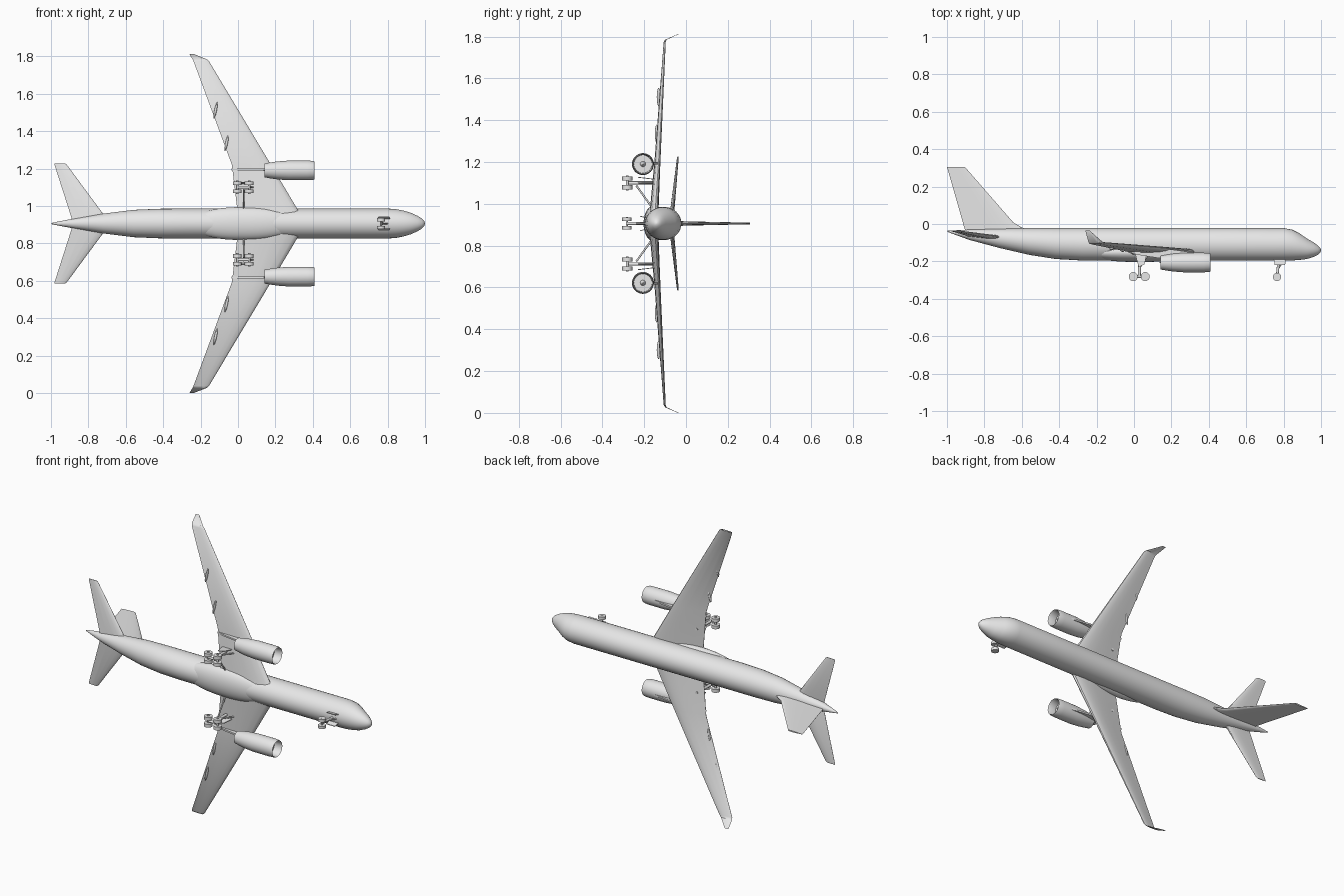
import bpy, bmesh, math
from mathutils import Vector

cube = bpy.data.objects.get("Cube")
if cube:
    bpy.data.objects.remove(cube, do_unlink=True)

MID = 0.906  # height of the aircraft centreline


def P(x, s, h):
    """Aircraft axes (along nose, along span, above back) to world axes."""
    return Vector((x, h, MID + s))


grey = bpy.data.materials.new("light grey")
grey.use_nodes = True
grey.diffuse_color = (0.8, 0.8, 0.8, 1)
grey.node_tree.nodes["Principled BSDF"].inputs["Base Color"].default_value = (0.8, 0.8, 0.8, 1)


def finish(name, bm, angle=35):
    bmesh.ops.remove_doubles(bm, verts=bm.verts, dist=1e-5)
    bmesh.ops.recalc_face_normals(bm, faces=bm.faces)
    me = bpy.data.meshes.new(name)
    bm.to_mesh(me)
    bm.free()
    me.materials.append(grey)
    ob = bpy.data.objects.new(name, me)
    bpy.context.collection.objects.link(ob)
    bpy.ops.object.select_all(action='DESELECT')
    ob.select_set(True)
    bpy.context.view_layer.objects.active = ob
    bpy.ops.object.shade_smooth_by_angle(angle=math.radians(angle))
    return ob


def loft(name, rings, angle=35):
    """Skin a list of closed rings and cap both ends."""
    bm = bmesh.new()
    loops = [[bm.verts.new(P(*p)) for p in r] for r in rings]
    n = len(loops[0])
    for a, b in zip(loops, loops[1:]):
        for i in range(n):
            j = (i + 1) % n
            bm.faces.new((a[i], a[j], b[j], b[i]))
    bm.faces.new(loops[0])
    bm.faces.new(loops[-1])
    return finish(name, bm, angle)


def oval(x, s, h, rs, rh, n=32):
    return [(x, s + rs * math.cos(2 * math.pi * i / n), h + rh * math.sin(2 * math.pi * i / n))
            for i in range(n)]


def rod(name, a, b, r, n=16):
    """Cylinder between two points in aircraft axes."""
    a, b = P(*a), P(*b)
    d = b - a
    bm = bmesh.new()
    bmesh.ops.create_cone(bm, cap_ends=True, segments=n, radius1=r, radius2=r, depth=d.length)
    bm.transform(d.to_track_quat('Z', 'Y').to_matrix().to_4x4())
    bmesh.ops.translate(bm, verts=bm.verts, vec=(a + b) / 2)
    return finish(name, bm)


def plate(name, outline, offset, thick):
    """Plate from an (x, h) outline; offset(h) gives its span position."""
    return loft(name, [[(x, offset(h) + t, h) for x, h in outline] for t in (-thick / 2, thick / 2)])


# Aerofoil half profile: chord fraction, thickness fraction
FOIL = [(0, 0), (0.02, 0.22), (0.08, 0.38), (0.22, 0.5), (0.42, 0.48), (0.7, 0.27), (1, 0.03)]
SECTION = FOIL + [(c, -t) for c, t in reversed(FOIL[1:])]


def foil(le, te, s, h_le, h_te, thick):
    return [(le + (te - le) * c, s, h_le + (h_te - h_le) * c + thick * t) for c, t in SECTION]


# Fuselage: x, top, bottom, half width
stations = [
    (-0.997, -0.036, -0.042, 0.003), (-0.96, -0.034, -0.056, 0.011), (-0.88, -0.030, -0.085, 0.026),
    (-0.72, -0.025, -0.128, 0.053), (-0.56, -0.022, -0.165, 0.073), (-0.42, -0.022, -0.187, 0.079),
    (-0.28, -0.022, -0.195, 0.080), (0.0, -0.022, -0.196, 0.080), (0.4, -0.022, -0.196, 0.080),
    (0.80, -0.022, -0.196, 0.080), (0.845, -0.030, -0.195, 0.077), (0.885, -0.050, -0.192, 0.069),
    (0.925, -0.078, -0.187, 0.057), (0.96, -0.098, -0.176, 0.041), (0.983, -0.115, -0.165, 0.027),
    (0.995, -0.127, -0.154, 0.014), (1.0, -0.138, -0.143, 0.003)]
loft("fuselage", [oval(x, 0, (t + b) / 2, w, (t - b) / 2) for x, t, b, w in stations])

# Belly fairing between the wing roots
fairing = []
for i in range(17):
    u = -1 + i / 8
    k = max((1 - abs(u) ** 2.4) ** 0.6, 0.02)
    fairing.append(oval(0.03 + 0.3 * u, 0, -0.152, 0.088 * k, 0.051 * k))
loft("belly_fairing", fairing)

# Tail fin: sections stacked upward, thickness across the span
fin = []
for le, te, h, t in [(-0.56, -0.90, -0.04, 0.024), (-0.60, -0.908, -0.018, 0.022),
                     (-0.645, -0.915, 0.008, 0.020), (-0.904, -1.0, 0.305, 0.008)]:
    fin.append([(le + (te - le) * c, t * f, h) for c, f in SECTION])
loft("tail_fin", fin)

for side, word in ((1, "left"), (-1, "right")):
    # Wing, swept up into a small winglet
    loft(word + "_wing", [
        foil(0.345, 0.0, side * 0.03, -0.150, -0.166, 0.042),
        foil(0.317, -0.004, side * 0.078, -0.146, -0.163, 0.038),
        foil(0.176, -0.033, side * 0.315, -0.130, -0.148, 0.025),
        foil(-0.155, -0.238, side * 0.868, -0.100, -0.106, 0.009),
        foil(-0.168, -0.243, side * 0.879, -0.096, -0.098, 0.007),
        foil(-0.236, -0.260, side * 0.906, -0.036, -0.036, 0.004)])
    # Tailplane
    loft(word + "_tailplane", [
        foil(-0.68, -0.89, side * 0.0, -0.075, -0.068, 0.022),
        foil(-0.705, -0.89, side * 0.03, -0.071, -0.064, 0.021),
        foil(-0.915, -0.981, side * 0.314, -0.040, -0.037, 0.008),
        foil(-0.925, -0.981, side * 0.321, -0.039, -0.037, 0.004)])

    # Engine: exhaust cone, nacelle, intake lip, fan face and spinner
    es, eh = side * 0.284, -0.206
    shape = [(0.135, 0.001), (0.175, 0.018), (0.175, 0.033), (0.142, 0.037), (0.17, 0.042),
             (0.21, 0.048), (0.27, 0.0525), (0.37, 0.0525), (0.40, 0.051), (0.41, 0.048),
             (0.405, 0.045), (0.36, 0.043), (0.36, 0.013), (0.375, 0.009), (0.385, 0.001)]
    loft(word + "_engine", [oval(x, es, eh, r, r) for x, r in shape])
    plate(word + "_engine_pylon",
          [(0.33, -0.155), (0.2, -0.136), (0.05, -0.142), (-0.035, -0.150),
           (0.02, -0.165), (0.15, -0.185), (0.25, -0.175)],
          lambda h: side * 0.288, 0.010)

    # Flap fairings under the trailing edge
    for n, (x, s, h) in enumerate([(-0.061, 0.43, -0.140), (-0.12, 0.605, -0.131)]):
        bm = bmesh.new()
        bmesh.ops.create_uvsphere(bm, u_segments=16, v_segments=10, radius=1)
        for v in bm.verts:
            c = v.co.copy()
            v.co = P(x + 0.007 * c.x + 0.009 * c.z, side * s + 0.044 * c.z, h + 0.009 * c.y)
        finish(f"{word}_flap_fairing_{n + 1}", bm)

    # Main landing gear: four-wheel bogie, leg, brace and door
    gs = side * 0.194
    for n, x in enumerate((-0.004, 0.060)):
        for m, o in enumerate((-0.021, 0.021)):
            rod(f"{word}_main_wheel_{n}{m}", (x, gs + o - 0.010, -0.281), (x, gs + o + 0.010, -0.281), 0.024, 20)
        rod(f"{word}_main_axle_{n}", (x, gs - 0.036, -0.281), (x, gs + 0.036, -0.281), 0.006)
    rod(word + "_bogie_beam", (-0.004, gs, -0.281), (0.060, gs, -0.281), 0.007)
    rod(word + "_main_leg", (0.028, gs, -0.281), (0.032, gs, -0.145), 0.008)
    rod(word + "_side_brace", (0.030, side * 0.182, -0.238), (0.030, side * 0.08, -0.165), 0.0045)
    rod(word + "_drag_brace", (0.030, gs, -0.235), (0.085, gs, -0.150), 0.004)
    plate(word + "_main_gear_door", [(0.005, -0.155), (0.070, -0.155), (0.056, -0.215), (0.025, -0.230)],
          lambda h: side * (0.212 - 0.12 * (h + 0.155)), 0.004)

    # Nose gear wheel and door
    rod(word + "_nose_wheel", (0.765, side * 0.012, -0.283), (0.765, side * 0.029, -0.283), 0.022, 20)
    plate(word + "_nose_gear_door", [(0.748, -0.185), (0.812, -0.185), (0.808, -0.220), (0.752, -0.220)],
          lambda h: side * (0.026 - 0.25 * (h + 0.185)), 0.004)

# Nose gear leg, axle and brace
rod("nose_axle", (0.765, -0.03, -0.283), (0.765, 0.03, -0.283), 0.005)
rod("nose_leg", (0.765, 0, -0.283), (0.775, 0, -0.180), 0.007)
rod("nose_brace", (0.768, 0, -0.245), (0.805, 0, -0.185), 0.004)
